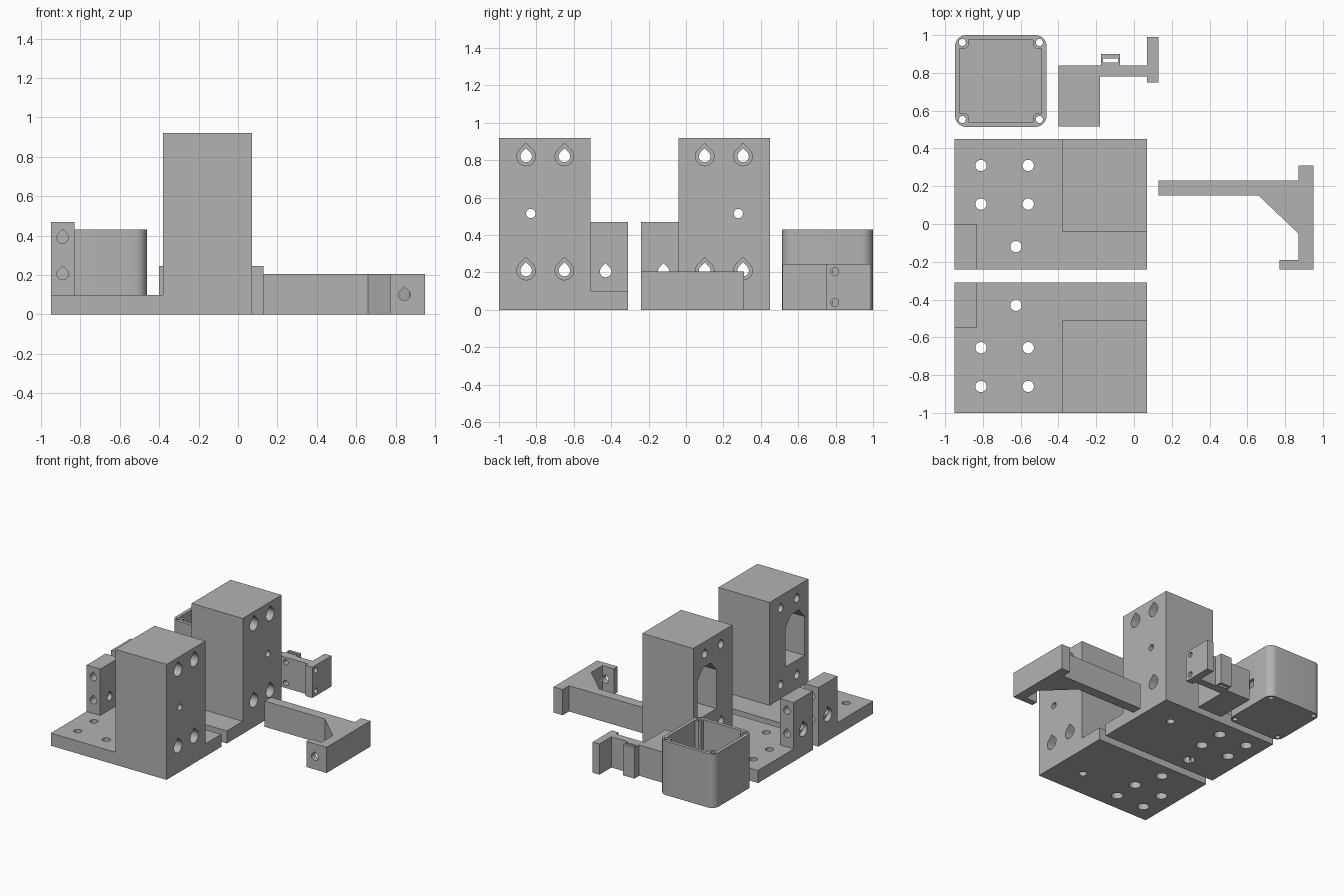
import bpy, bmesh, math
from mathutils import Matrix

if "Cube" in bpy.data.objects:
    bpy.data.objects.remove(bpy.data.objects["Cube"])

mat = bpy.data.materials.new("plain_grey")
mat.diffuse_color = (0.45, 0.45, 0.45, 1)
mat.use_nodes = True
mat.node_tree.nodes["Principled BSDF"].inputs["Base Color"].default_value = mat.diffuse_color


def prism(name, pts, axis, a, b):
    """Extrude a 2D outline from a to b along an axis."""
    place = {'x': lambda u, v, w: (w, u, v),
             'y': lambda u, v, w: (u, w, v),
             'z': lambda u, v, w: (u, v, w)}[axis]
    bm = bmesh.new()
    lo = [bm.verts.new(place(u, v, a)) for u, v in pts]
    hi = [bm.verts.new(place(u, v, b)) for u, v in pts]
    bm.faces.new(lo)
    bm.faces.new(hi)
    n = len(pts)
    for i in range(n):
        j = (i + 1) % n
        bm.faces.new((lo[i], lo[j], hi[j], hi[i]))
    bmesh.ops.recalc_face_normals(bm, faces=bm.faces)
    me = bpy.data.meshes.new(name)
    bm.to_mesh(me)
    bm.free()
    me.materials.append(mat)
    ob = bpy.data.objects.new(name, me)
    bpy.context.collection.objects.link(ob)
    return ob


def rect(x0, x1, y0, y1):
    return [(x0, y0), (x1, y0), (x1, y1), (x0, y1)]


def circle(u, v, r, n=24):
    return [(u + r * math.cos(2 * math.pi * i / n),
             v + r * math.sin(2 * math.pi * i / n)) for i in range(n)]


def teardrop(u, v, r, n=18):
    """Circle with a 45 degree peak on top."""
    arc = [math.radians(135 + 270 * i / n) for i in range(n + 1)]
    return [(u + r * math.cos(t), v + r * math.sin(t)) for t in arc] + [(u, v + r * 1.414)]


def combine(ob, op, other):
    bpy.context.view_layer.objects.active = ob
    m = ob.modifiers.new("bool", 'BOOLEAN')
    m.operation, m.object, m.solver = op, other, 'EXACT'
    bpy.ops.object.modifier_apply(modifier=m.name)
    bpy.data.objects.remove(other)


def cut(ob, pts, axis, a, b):
    combine(ob, 'DIFFERENCE', prism("cutter", pts, axis, a, b))


def finish(ob):
    bpy.ops.object.select_all(action='DESELECT')
    ob.select_set(True)
    bpy.context.view_layer.objects.active = ob
    bpy.ops.object.shade_smooth_by_angle(angle=math.radians(30))


# Motor bracket: base plate, tower and small post
bracket = prism("bracket_back", rect(-0.95, 0.07, -0.24, 0.45), 'z', 0, 0.10)
combine(bracket, 'UNION', prism("tower", rect(-0.38, 0.07, -0.04, 0.45), 'z', 0, 0.92))
combine(bracket, 'UNION', prism("post", rect(-0.95, -0.83, -0.24, 0.0), 'z', 0, 0.47))

# Tower pocket with chamfered roof, and sight hole behind it
cut(bracket, [(0.16, 0.33), (0.40, 0.33), (0.40, 0.64), (0.33, 0.72), (0.23, 0.72), (0.16, 0.64)],
    'x', -0.5, -0.03)
cut(bracket, circle(0.28, 0.515, 0.025), 'x', -0.1, 0.2)
# Tower bolt holes with counterbores on the right face
for y in (0.10, 0.305):
    for z in (0.21, 0.82):
        cut(bracket, teardrop(y, z, 0.031), 'x', -0.5, 0.2)
        cut(bracket, teardrop(y, z, 0.05), 'x', -0.04, 0.2)
# Base holes, wider underneath
for x, y in ((-0.81, 0.31), (-0.56, 0.31), (-0.81, 0.105), (-0.56, 0.105), (-0.625, -0.12)):
    cut(bracket, circle(x, y, 0.03), 'z', -0.1, 0.2)
    cut(bracket, circle(x, y, 0.043), 'z', -0.1, 0.05)
cut(bracket, circle(-0.16, 0.225, 0.03), 'z', -0.1, 0.35)
# Post holes
for z in (0.205, 0.39):
    cut(bracket, teardrop(-0.89, z, 0.029), 'y', -0.4, 0.1)
cut(bracket, teardrop(-0.12, 0.205, 0.031), 'x', -1.1, -0.7)
cut(bracket, teardrop(-0.12, 0.205, 0.05), 'x', -1.1, -0.91)
finish(bracket)

# Mirrored twin of the bracket
twin = bracket.copy()
twin.data = bracket.data.copy()
twin.name = "bracket_front"
bpy.context.collection.objects.link(twin)
twin.data.transform(Matrix.Translation((0, -0.55, 0)) @ Matrix.Diagonal((1, -1, 1, 1)))
twin.data.flip_normals()

# Braced side arm
arm = prism("side_arm", [(0.13, 0.15), (0.66, 0.15), (0.87, -0.05), (0.87, -0.19), (0.77, -0.19),
                         (0.77, -0.24), (0.95, -0.24), (0.95, 0.31), (0.87, 0.31), (0.87, 0.23),
                         (0.13, 0.23)], 'z', 0, 0.205)
cut(arm, teardrop(0.845, 0.10, 0.029), 'y', -0.4, -0.15)
finish(arm)

# Holder with block, bar, clip and end plate
holder = prism("holder", [(-0.40, 0.515), (-0.18, 0.515), (-0.18, 0.78), (0.07, 0.78), (0.07, 0.75),
                          (0.13, 0.75), (0.13, 0.99), (0.07, 0.99), (0.07, 0.84), (-0.075, 0.84),
                          (-0.075, 0.90), (-0.175, 0.90), (-0.175, 0.84), (-0.40, 0.84)],
               'z', 0, 0.245)
cut(holder, rect(-0.165, -0.085, 0.855, 0.877), 'z', -0.1, 0.4)
for z in (0.04, 0.205):
    cut(holder, circle(0.795, z, 0.021), 'x', 0.05, 0.2)
    cut(holder, circle(-0.125, z, 0.021), 'y', 0.7, 0.865)
finish(holder)

# Open box with rounded corners
cx, cy, h, r = -0.705, 0.757, 0.243, 0.06
outline = []
for k, (sx, sy) in enumerate(((1, 1), (-1, 1), (-1, -1), (1, -1))):
    for i in range(9):
        t = math.radians(90 * k + 90 * i / 8)
        outline.append((cx + sx * (h - r) + r * math.cos(t), cy + sy * (h - r) + r * math.sin(t)))
box = prism("open_box", outline, 'z', 0, 0.43)
# Cavity leaving a boss in each corner
w, b = h - 0.027, h - 0.072
cavity = []
for k in range(4):
    c, s = round(math.cos(k * math.pi / 2)), round(math.sin(k * math.pi / 2))
    for u, v in ((w, b), (b + 0.015, b), (b, b + 0.015), (b, w)):
        cavity.append((cx + c * u - s * v, cy + s * u + c * v))
cut(box, cavity, 'z', 0.03, 0.6)
for sx in (-1, 1):
    for sy in (-1, 1):
        cut(box, circle(cx + sx * 0.204, cy + sy * 0.204, 0.019, 16), 'z', -0.1, 0.6)
# Cable slot in the right wall
cut(box, rect(0.74, 0.81, 0.15, 0.22), 'x', -0.52, -0.4)
finish(box)
